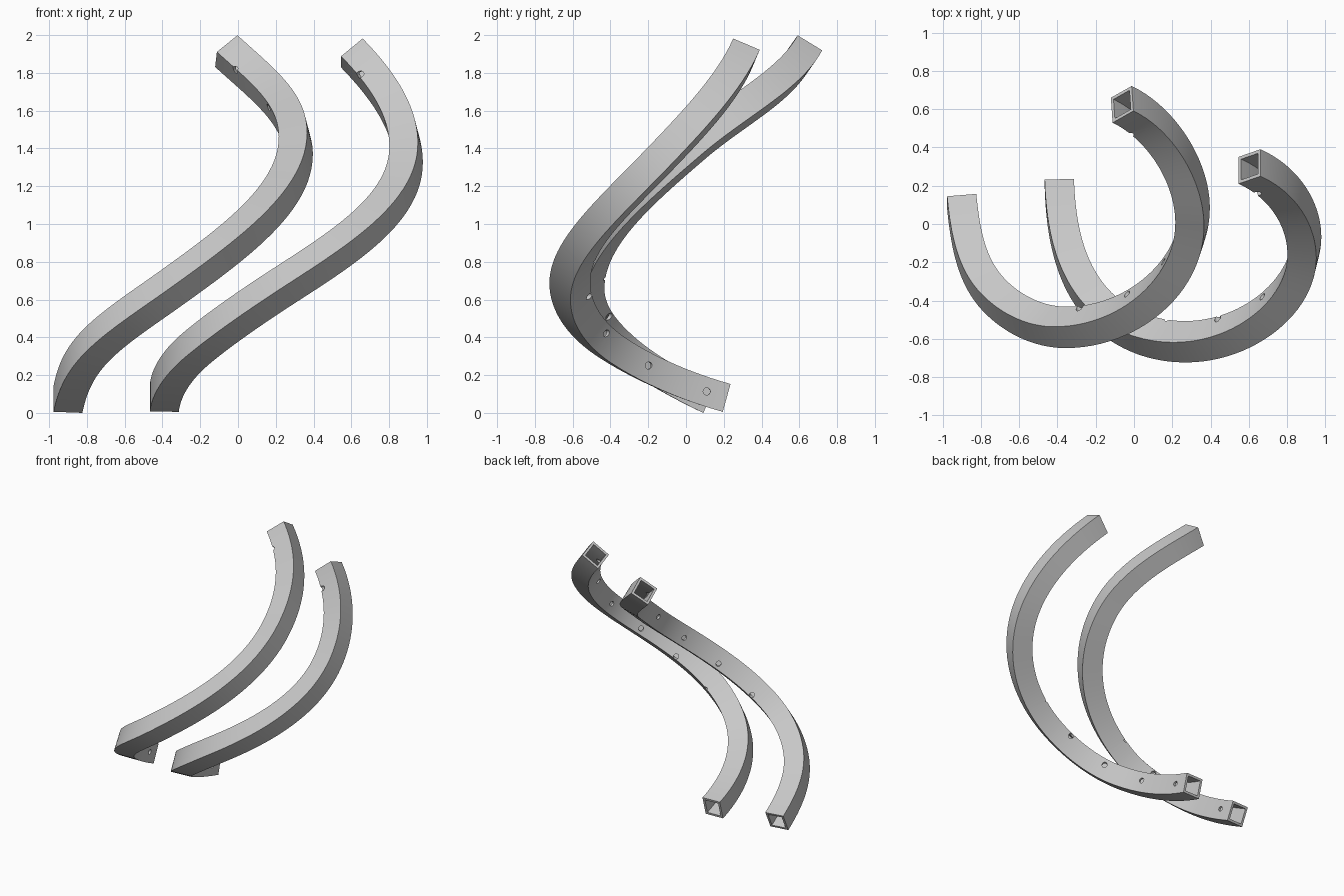
import bpy, bmesh, math
from mathutils import Vector, Matrix

if "Cube" in bpy.data.objects:
    bpy.data.objects.remove(bpy.data.objects["Cube"])

HALF, WALL = 0.0765, 0.018      # half width and wall of the square tube
HOLE_R, HOLES, STEPS = 0.019, 9, 24

steel = bpy.data.materials.new("light_grey_steel")
steel.diffuse_color = (0.58, 0.58, 0.58, 1)
steel.use_nodes = True
steel.node_tree.nodes["Principled BSDF"].inputs["Base Color"].default_value = steel.diffuse_color


def sample_path(knots):
    """Smooth path through (point, direction) knots, returned as a point list."""
    pts = []
    for i, ((p, d), (q, e)) in enumerate(zip(knots, knots[1:])):
        p, q, d, e = Vector(p), Vector(q), Vector(d).normalized(), Vector(e).normalized()
        turn = d.angle(e)
        mag = (q - p).length * 2 * math.tan(turn / 4) / math.sin(turn / 2)
        for k in range(0 if i == 0 else 1, STEPS + 1):
            t = k / STEPS
            pts.append(p * (2*t**3 - 3*t*t + 1) + d * mag * (t**3 - 2*t*t + t)
                       + q * (3*t*t - 2*t**3) + e * mag * (t**3 - t*t))
    return pts


def frames(pts, knots, end_normal):
    """Tangents and untwisted side normals, eased to the end normal."""
    n = len(pts)
    tan = [(pts[min(i+1, n-1)] - pts[max(i-1, 0)]).normalized() for i in range(n)]
    tan[0], tan[-1] = Vector(knots[0][1]).normalized(), Vector(knots[-1][1]).normalized()
    nor = [Vector((-1, 0, 0))]
    nor[0] = (nor[0] - tan[0] * nor[0].dot(tan[0])).normalized()
    for a, b in zip(tan, tan[1:]):
        v = a.rotation_difference(b) @ nor[-1]
        nor.append((v - b * v.dot(b)).normalized())
    goal = Vector(end_normal)
    goal = (goal - tan[-1] * goal.dot(tan[-1])).normalized()
    twist = math.atan2(tan[-1].dot(nor[-1].cross(goal)), nor[-1].dot(goal))
    nor = [Matrix.Rotation(twist * i / (n-1), 3, tan[i]) @ v for i, v in enumerate(nor)]
    return tan, nor


def mesh_object(name, bm):
    bmesh.ops.recalc_face_normals(bm, faces=bm.faces)
    me = bpy.data.meshes.new(name)
    bm.to_mesh(me)
    bm.free()
    me.materials.append(steel)
    ob = bpy.data.objects.new(name, me)
    bpy.context.collection.objects.link(ob)
    return ob


def curved_tube(name, knots, end_normal):
    pts = sample_path(knots)
    tan, nor = frames(pts, knots, end_normal)

    # Hollow square section swept along the path
    bm = bmesh.new()
    rings = []
    for p, t, u in zip(pts, tan, nor):
        w = t.cross(u)
        rings.append([[bm.verts.new(p + (u*a + w*b) * h)
                       for a, b in ((1, 1), (-1, 1), (-1, -1), (1, -1))]
                      for h in (HALF, HALF - WALL)])
    for r, s in zip(rings, rings[1:]):
        for layer in (0, 1):
            for k in range(4):
                j = (k + 1) % 4
                bm.faces.new((r[layer][k], r[layer][j], s[layer][j], s[layer][k]))
    for r in (rings[0], rings[-1]):
        for k in range(4):
            j = (k + 1) % 4
            bm.faces.new((r[0][k], r[0][j], r[1][j], r[1][k]))
    tube = mesh_object(name, bm)

    # Round holes drilled level from the inside of the bend
    dist = [0.0]
    for p, q in zip(pts, pts[1:]):
        dist.append(dist[-1] + (q - p).length)
    bm = bmesh.new()
    for i in range(HOLES):
        s = 0.115 + (dist[-1] - 0.28) * i / (HOLES - 1)
        k = max(j for j in range(len(pts) - 1) if dist[j] <= s)
        f = (s - dist[k]) / (dist[k+1] - dist[k])
        centre = pts[k].lerp(pts[k+1], f)
        inward = Vector((0, 0, 1)).cross(tan[k].lerp(tan[k+1], f)).normalized()
        m = (Matrix.Translation(centre + inward * 0.09)
             @ inward.to_track_quat('Z', 'Y').to_matrix().to_4x4())
        bmesh.ops.create_cone(bm, cap_ends=True, segments=16, radius1=HOLE_R,
                              radius2=HOLE_R, depth=0.14, matrix=m)
    cutter = mesh_object(name + "_hole_cutter", bm)
    cutter.hide_render = True
    mod = tube.modifiers.new("holes", 'BOOLEAN')
    mod.operation, mod.solver, mod.object = 'DIFFERENCE', 'EXACT', cutter
    bpy.context.view_layer.update()
    cut = bpy.data.meshes.new_from_object(
        tube.evaluated_get(bpy.context.evaluated_depsgraph_get()))
    tube.modifiers.clear()
    tube.data = cut
    bpy.data.objects.remove(cutter)

    bpy.ops.object.select_all(action='DESELECT')
    tube.select_set(True)
    bpy.context.view_layer.objects.active = tube
    bpy.ops.object.shade_smooth_by_angle(angle=math.radians(30))


curved_tube("left_spiral_rail", [
    ((-0.90, 0.118, 0.072), (0.09, -0.90, 0.43)),
    ((-0.742, -0.36, 0.367), (0.56, -0.62, 0.55)),
    ((-0.355, -0.54, 0.66), (0.81, 0, 0.58)),
    ((0.306, 0.045, 1.415), (0, 0.76, 0.65)),
    ((-0.062, 0.625, 1.915), (-0.70, 0.335, 0.63))], (0.06, -0.85, 0.52))

curved_tube("right_spiral_rail", [
    ((-0.39, 0.213, 0.08), (0.03, -0.96, 0.27)),
    ((-0.217, -0.39, 0.345), (0.55, -0.70, 0.46)),
    ((0.27, -0.615, 0.69), (0.84, 0, 0.54)),
    ((0.89, -0.115, 1.368), (0, 0.69, 0.72)),
    ((0.603, 0.30, 1.905), (-0.667, 0.293, 0.684))], (0, -0.92, 0.39))
